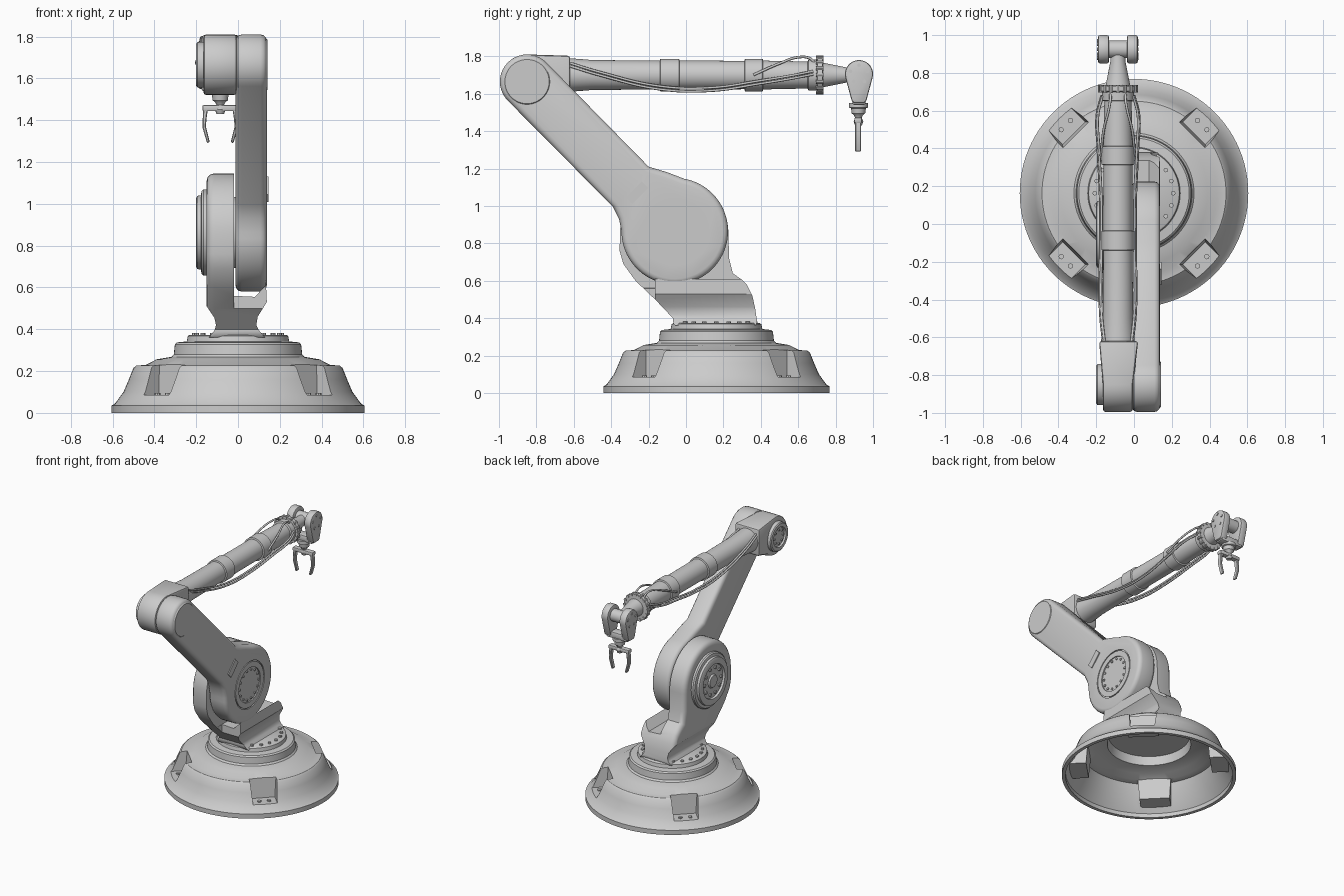
import bpy, bmesh
from math import sin, cos, pi, radians
from mathutils import Vector, Matrix

default = bpy.data.objects.get("Cube")
if default:
    bpy.data.objects.remove(default, do_unlink=True)

grey = bpy.data.materials.new("light_grey_paint")
grey.use_nodes = True
grey.diffuse_color = (0.6, 0.6, 0.6, 1)
grey.node_tree.nodes["Principled BSDF"].inputs["Base Color"].default_value = (0.6, 0.6, 0.6, 1)


def activate(ob):
    bpy.ops.object.select_all(action='DESELECT')
    ob.select_set(True)
    bpy.context.view_layer.objects.active = ob


def make(name, bm):
    bmesh.ops.recalc_face_normals(bm, faces=bm.faces)
    me = bpy.data.meshes.new(name)
    bm.to_mesh(me)
    bm.free()
    me.materials.append(grey)
    ob = bpy.data.objects.new(name, me)
    bpy.context.collection.objects.link(ob)
    return ob


def smooth(ob):
    activate(ob)
    bpy.ops.object.shade_smooth_by_angle(angle=radians(35))
    return ob


def bevel(ob, width, segments=2):
    activate(ob)
    m = ob.modifiers.new("bevel", 'BEVEL')
    m.width, m.segments, m.limit_method, m.angle_limit = width, segments, 'ANGLE', radians(50)
    bpy.ops.object.modifier_apply(modifier=m.name)
    return smooth(ob)


def boolean(ob, other, op='DIFFERENCE'):
    activate(ob)
    m = ob.modifiers.new("cut", 'BOOLEAN')
    m.object, m.operation, m.solver = other, op, 'EXACT'
    bpy.ops.object.modifier_apply(modifier=m.name)
    bpy.data.objects.remove(other, do_unlink=True)
    return smooth(ob)


def turn(v, axis):
    # maps local (a, b, height) so that height runs along the axis
    a, b, h = v
    return Vector({'z': (a, b, h), 'x': (h, a, b), 'y': (b, h, a)}[axis])


def add_lathe(bm, profile, loc, axis, segs):
    rings = [[bm.verts.new(Vector(loc) + turn((r * cos(2 * pi * i / segs), r * sin(2 * pi * i / segs), h), axis))
              for i in range(segs)] for r, h in profile]
    for lo, hi in zip(rings, rings[1:]):
        for i in range(segs):
            j = (i + 1) % segs
            bm.faces.new((lo[i], lo[j], hi[j], hi[i]))
    bm.faces.new(rings[0][::-1])
    bm.faces.new(rings[-1])


def lathe(name, profile, loc, axis='z', segs=64):
    bm = bmesh.new()
    add_lathe(bm, profile, loc, axis, segs)
    return smooth(make(name, bm))


def bolts(name, loc, axis, ring, count, r=0.012, h=0.008, start=0.0):
    bm = bmesh.new()
    for i in range(count):
        a = start + 2 * pi * i / count
        add_lathe(bm, [(r, -h), (r, h)], Vector(loc) + turn((ring * cos(a), ring * sin(a), 0), axis), axis, 8)
    return smooth(make(name, bm))


def prism(name, pts, axis, a, b):
    # pts are (y, z) for axis x and (x, z) for axis y
    bm = bmesh.new()
    ends = [[bm.verts.new((h, p, q) if axis == 'x' else (p, h, q)) for p, q in pts] for h in (a, b)]
    for i in range(len(pts)):
        j = (i + 1) % len(pts)
        bm.faces.new((ends[0][i], ends[0][j], ends[1][j], ends[1][i]))
    bm.faces.new(ends[0][::-1])
    bm.faces.new(ends[1])
    return make(name, bm)


def box(name, x, y, z):
    return prism(name, [(y[0], z[0]), (y[1], z[0]), (y[1], z[1]), (y[0], z[1])], 'x', *x)


def arc(cy, cz, r, a0, a1, n=20):
    return [(cy + r * cos(radians(a0 + (a1 - a0) * i / n)), cz + r * sin(radians(a0 + (a1 - a0) * i / n)))
            for i in range(n + 1)]


# Hollow flared base with four bolt-down pockets
BASE = (0, 0.163, 0)


def pockets(name, grow):
    bm = bmesh.new()
    for k in range(4):
        rot = Matrix.Translation(BASE) @ Matrix.Rotation(pi / 4 + k * pi / 2, 4, 'Z')
        g = bmesh.ops.create_cube(bm, size=1)
        for v in g["verts"]:
            top = v.co.z > 0
            r = 0.75 if v.co.x > 0 else (0.43 if top else 0.45) - grow
            w = (0.1 if top else 0.085) + grow
            v.co = rot @ Vector((r, w if v.co.y > 0 else -w, 0.3 if top else 0.085 - grow))
    return make(name, bm)


flare = [(0.605, 0), (0.605, 0.035), (0.588, 0.045), (0.548, 0.1), (0.522, 0.16), (0.5, 0.215), (0.487, 0.226),
         (0.44, 0.23), (0.39, 0.256), (0.318, 0.268), (0.307, 0.28), (0.302, 0.328), (0.292, 0.337),
         (0.245, 0.342), (0.24, 0.368), (0.232, 0.373)]
base = lathe("base", flare, BASE, segs=96)
hollow = lathe("hollow", [(0.58, -0.05), (0.58, 0.03), (0.525, 0.1), (0.475, 0.205), (0.43, 0.21), (0.38, 0.235),
                          (0.29, 0.25), (0.28, 0.315)], BASE, segs=96)
boolean(hollow, pockets("pocket_walls", 0.02))
boolean(base, hollow)
boolean(base, pockets("pocket_cutter", 0))
for k in range(4):
    a = pi / 4 + k * pi / 2
    for s in (-0.035, 0.035):
        lathe("foot_bolt", [(0.014, 0.08), (0.014, 0.094)],
              (0.51 * cos(a) - s * sin(a), BASE[1] + 0.51 * sin(a) + s * cos(a), 0), segs=8)
bolts("turntable_bolts", (0, BASE[1], 0.375), 'z', 0.208, 20)

# Shoulder column: front outline intersected with side outline
column = prism("shoulder_column", [(-0.15, 1.2), (-0.15, 0.51), (-0.113, 0.455), (-0.105, 0.42), (-0.112, 0.395),
               (-0.14, 0.36), (0.13, 0.36), (0.1, 0.395), (0.088, 0.42), (0.094, 0.46), (0.138, 0.53), (0.134, 0.61),
               (0.08, 0.555), (-0.02, 0.56), (-0.02, 1.2)], 'y', -0.5, 0.5)
side = [(0.385, 0.35), (0.37, 0.45), (0.355, 0.52), (0.325, 0.58), (0.3, 0.605), (0.25, 0.64), (0.23, 0.72)]
side += arc(-0.063, 0.855, 0.29, 0, 180, 28)
side += [(-0.355, 0.76), (-0.335, 0.69), (-0.27, 0.6), (-0.16, 0.495), (-0.07, 0.4), (-0.07, 0.35)]
boolean(column, bevel(prism("side_outline", side, 'x', -0.15, 0.2), 0.045, 3), 'INTERSECT')
boolean(column, box("shelf_trim", (-0.019, 0.3), (-0.5, -0.165), (0.5, 0.7)))

# Shoulder joint: outer cap, pivot and bolts
JOINT = (0, -0.055, 0.863)
lathe("shoulder_cap", [(0.125, -0.185), (0.13, -0.2), (0.165, -0.2), (0.175, -0.195), (0.178, -0.178),
                       (0.198, -0.174), (0.206, -0.165), (0.206, -0.14)], JOINT, 'x')
lathe("shoulder_hub", [(0.045, -0.196), (0.055, -0.18)], JOINT, 'x', 32)
bolts("shoulder_cap_bolts", (-0.187, JOINT[1], JOINT[2]), 'x', 0.1, 10)
lathe("shoulder_pivot", [(0.17, -0.04), (0.17, 0.01)], JOINT, 'x')

# Lower arm with its large round foot
ELBOW = (-0.85, 1.665)
outline = arc(*ELBOW, 0.145, 45, 225) + [(-0.39, 0.995), (-0.358, 0.93)]
outline += arc(-0.06, 0.865, 0.285, 180, 440, 40) + [(-0.1, 1.18), (-0.2, 1.21)]
lower_arm = bevel(prism("lower_arm", outline, 'x', -0.012, 0.138), 0.03, 3)
groove = lathe("groove", [(0.178, 0.13), (0.178, 0.2)], JOINT, 'x')
boolean(groove, lathe("groove_core", [(0.17, 0.1), (0.17, 0.25)], JOINT, 'x'))
boolean(lower_arm, groove)
boolean(lower_arm, lathe("recess", [(0.13, 0.13), (0.13, 0.2)], JOINT, 'x'))
bolts("arm_joint_bolts", (0.131, JOINT[1], JOINT[2]), 'x', 0.112, 14, 0.009, 0.006)
lathe("elbow_boss", [(0.14, 0.0), (0.14, 0.12), (0.118, 0.142)], (0, *ELBOW), 'x')
plate = prism("arm_badge_plate", [(-0.06, -0.025), (0.06, -0.025), (0.06, 0.025), (-0.06, 0.025)], 'x', 0.137, 0.145)
plate.data.transform(Matrix.Translation((0, -0.262, 1.07)) @ Matrix.Rotation(radians(45), 4, 'X'))

# Elbow housing widening toward the upper arm
housing = prism("elbow_housing", arc(*ELBOW, 0.145, 90, 300) + [(-0.7, 1.572), (-0.62, 1.6), (-0.62, 1.803)],
                'x', -0.165, -0.006)
for v in housing.data.vertices:
    if v.co.y > -0.63:
        v.co.x += 0.028 if v.co.x > -0.1 else -0.02
bevel(housing, 0.014)
lathe("elbow_cap", [(0.07, -0.188), (0.075, -0.2), (0.1, -0.2), (0.108, -0.194), (0.11, -0.15)], (0, *ELBOW), 'x')
bolts("elbow_cap_bolts", (-0.188, *ELBOW), 'x', 0.052, 8, 0.008)
lathe("elbow_pivot", [(0.11, -0.02), (0.11, 0.01)], (0, *ELBOW), 'x')

# Upper arm tube with two sleeves, flange and nose cone
X, Z = -0.085, 1.7
lathe("upper_arm", [(0.09, -0.66), (0.088, -0.6), (0.08, -0.5), (0.077, -0.14), (0.087, -0.137), (0.087, -0.037),
                    (0.077, -0.034), (0.076, 0.312), (0.087, 0.315), (0.087, 0.41), (0.077, 0.413), (0.072, 0.65),
                    (0.084, 0.655), (0.084, 0.7), (0.1, 0.703), (0.1, 0.73), (0.065, 0.733), (0.062, 0.75),
                    (0.04, 0.86), (0.04, 0.92)], (X, 0, Z), 'y')
bolts("flange_bolts", (X, 0.716, Z), 'y', 0.094, 16, 0.011, 0.02)

# Wrist fork: two plates, axle and bridge
fork = arc(0.925, 1.705, 0.075, -15, 195) + [(0.885, 1.565), (0.895, 1.55), (0.955, 1.55), (0.965, 1.565)]
for s in (-1, 1):
    a, b = sorted((X + s * 0.048, X + s * 0.105))
    bevel(prism("wrist_plate", fork, 'x', a, b), 0.01)
    bolts("wrist_bolts", (X + s * 0.105, 0.925, 1.705), 'x', 0.048, 5, 0.01, 0.005, pi / 2)
lathe("wrist_axle", [(0.046, -0.06), (0.046, 0.06)], (X, 0.925, 1.705), 'x', 32)
bevel(box("wrist_bridge", (X - 0.09, X + 0.09), (0.89, 0.96), (1.54, 1.59)), 0.01)
lathe("wrist_collar", [(0.018, 1.43), (0.026, 1.45), (0.018, 1.472), (0.024, 1.485), (0.036, 1.495), (0.04, 1.522),
                       (0.05, 1.526), (0.05, 1.55)], (X, 0.922, 0), 'z', 32)

# Two-finger gripper
bevel(box("gripper_bar", (X - 0.085, X + 0.085), (0.9, 0.94), (1.443, 1.472)), 0.006)
for s in (-1, 1):
    finger = [(0.058, 1.455), (0.08, 1.455), (0.083, 1.43), (0.085, 1.365), (0.063, 1.29), (0.05, 1.295),
              (0.069, 1.37), (0.064, 1.42)]
    bevel(prism("gripper_finger", [(X + s * p, q) for p, q in finger], 'y', 0.904, 0.936), 0.004, 1)


# Hanging cables on both sides, short loops on top
def cable(name, pts, r=0.007):
    cu = bpy.data.curves.new(name, 'CURVE')
    cu.dimensions, cu.bevel_depth, cu.bevel_resolution = '3D', r, 2
    sp = cu.splines.new('BEZIER')
    sp.bezier_points.add(len(pts) - 1)
    for bp, p in zip(sp.bezier_points, pts):
        bp.co = p
        bp.handle_left_type = bp.handle_right_type = 'AUTO'
    cu.materials.append(grey)
    ob = bpy.data.objects.new(name, cu)
    bpy.context.collection.objects.link(ob)
    activate(ob)
    bpy.ops.object.convert(target='MESH')


for s in (-1, 1):
    for drop, out in ((0, 0), (0.016, 0.006)):
        cable("side_cable", [(X + s * (w + out), y, z - drop) for w, y, z in (
            (0.07, -0.64, 1.77), (0.088, -0.46, 1.715), (0.088, -0.14, 1.64), (0.088, 0.13, 1.632),
            (0.1, 0.4, 1.67), (0.105, 0.58, 1.7), (0.08, 0.68, 1.72))])
    cable("top_cable", [(X + s * w, y, z) for w, y, z in (
        (0.09, 0.36, 1.7), (0.075, 0.5, 1.762), (0.05, 0.6, 1.795), (0.04, 0.66, 1.79), (0.04, 0.69, 1.765))])
